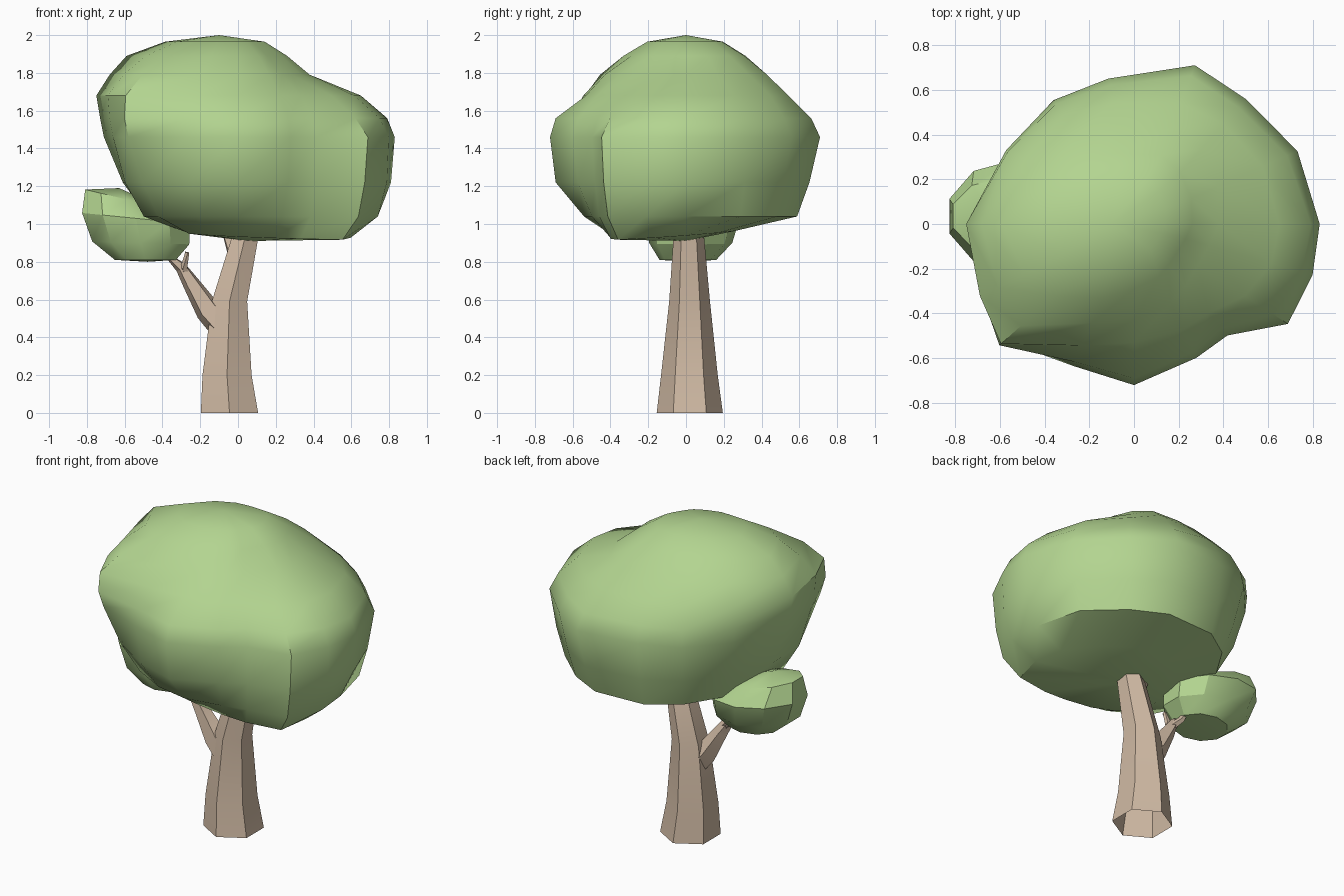
import bpy, bmesh
from math import radians, cos, sin, tau
from mathutils import Vector


def material(name, color):
    m = bpy.data.materials.new(name)
    m.diffuse_color = (*color, 1)
    return m


LEAF = material("leaf_green", (0.45, 0.66, 0.28))
BARK = material("bark_tan", (0.63, 0.49, 0.37))


def loft(name, rings, mat, bottom=None, top=None, smooth=30):
    """Skin a stack of equal-sized rings; optional end points close it."""
    bm = bmesh.new()
    vs = [[bm.verts.new(p) for p in r] for r in rings]
    n = len(vs[0])
    for a, b in zip(vs, vs[1:]):
        for i in range(n):
            j = (i + 1) % n
            bm.faces.new((a[i], a[j], b[j], b[i]))
    for ring, tip in ((vs[0][::-1], bottom), (vs[-1], top)):
        if tip:
            t = bm.verts.new(tip)
            for i in range(n):
                bm.faces.new((ring[i], ring[(i + 1) % n], t))
    me = bpy.data.meshes.new(name)
    bm.to_mesh(me)
    bm.free()
    me.materials.append(mat)
    ob = bpy.data.objects.new(name, me)
    bpy.context.collection.objects.link(ob)
    bpy.ops.object.select_all(action='DESELECT')
    ob.select_set(True)
    bpy.context.view_layer.objects.active = ob
    bpy.ops.object.shade_smooth_by_angle(angle=radians(smooth))
    return ob


def ellipse(c, rx, ry, n, turn=0.0, slope=0.0):
    """Ring around c; slope tips it up or down along x."""
    pts = []
    for i in range(n):
        t = tau * (i + turn) / n
        dx, dy = rx * cos(t), ry * sin(t)
        pts.append(Vector((c[0] + dx, c[1] + dy, c[2] + slope * dx)))
    return pts


def limb(name, path, radii, n=5):
    """Tapered branch following a path, rings square to it."""
    pts = [Vector(p) for p in path]
    rings = []
    for i, p in enumerate(pts):
        d = pts[min(i + 1, len(pts) - 1)] - pts[max(i - 1, 0)]
        q = d.to_track_quat('Z', 'Y')
        rings.append([p + q @ v for v in ellipse((0, 0, 0), radii[i], radii[i], n, 0.5)])
    loft(name, rings, BARK, pts[0], pts[-1], 15)


# Trunk: open hexagonal tube leaning into the canopy
trunk = [(-0.045, 0.02, 0, 0.175), (-0.058, 0.018, 0.2, 0.15), (-0.045, 0.019, 0.59, 0.108),
         (0.035, 0.015, 0.92, 0.082), (0.07, 0.005, 1.06, 0.045)]
loft("trunk", [ellipse((x, y, z), r, r, 6, 0.5) for x, y, z, r in trunk], BARK,
     top=(0.07, 0.005, 1.06), smooth=15)

# Side branch with twigs, and the short upper fork
limb("side_branch", [(-0.06, 0.01, 0.45), (-0.16, 0.005, 0.545), (-0.25, 0, 0.69),
                     (-0.30, -0.01, 0.77), (-0.37, -0.03, 0.83)],
     [0.09, 0.07, 0.046, 0.032, 0.014])
limb("twig", [(-0.27, 0, 0.72), (-0.285, -0.03, 0.77), (-0.27, -0.05, 0.85)], [0.025, 0.02, 0.012])
limb("back_twig", [(-0.28, 0, 0.74), (-0.33, 0.03, 0.79), (-0.36, 0.05, 0.86)], [0.025, 0.02, 0.012])
limb("upper_fork", [(0.0, 0.01, 0.78), (-0.03, 0.01, 0.87), (-0.07, 0.02, 0.99)], [0.05, 0.035, 0.025])

# Main canopy: lumpy rings, radius per compass direction at each height
angles = [0, 24, 48, 69, 100, 123, 150, 180, 205, 222, 247, 270, 295, 310, 327, 344]
levels = [
    (0.955, [.55, .42, .35, .30, .27, .25, .22, .25, .30, .35, .36, .38, .44, .52, .66, .62]),
    (1.04, [.72, .71, .65, .63, .58, .53, .48, .48, .55, .57, .54, .54, .55, .60, .76, .77]),
    (1.22, [.81, .76, .70, .70, .63, .60, .58, .61, .66, .68, .66, .69, .63, .63, .80, .82]),
    (1.46, [.83, .80, .75, .76, .66, .66, .65, .71, .73, .78, .69, .72, .66, .65, .82, .83]),
    (1.56, [.79, .75, .70, .71, .63, .64, .66, .73, .75, .81, .67, .69, .63, .61, .74, .78]),
    (1.68, [.65, .63, .60, .58, .55, .58, .65, .75, .76, .80, .59, .53, .52, .52, .59, .64]),
    (1.79, [.38, .41, .45, .46, .43, .47, .56, .68, .67, .68, .48, .43, .39, .36, .34, .35]),
]
crown = [.26, .28, .31, .33, .32, .36, .44, .59, .54, .48, .36, .29, .26, .24, .23, .24]


def blob_ring(z, radii, k=1.0, dx=0.0, tip=(0, 0)):
    ring = []
    for a, r in zip(angles, radii):
        x, y = dx + k * r * cos(radians(a)), k * r * sin(radians(a))
        ring.append(Vector((x, y, z + tip[0] * x + tip[1] * y)))
    return ring


rings = [blob_ring(*levels[0], tip=(-0.03, 0.06))]
rings += [blob_ring(z, r) for z, r in levels[1:]]
rings += [blob_ring(1.89, crown), blob_ring(1.965, crown, 0.62, -0.02)]
loft("main_canopy", rings, LEAF, (0.05, 0, 0.91), (-0.1, 0, 2.0), 40)

# Small leaf clump on the side branch, its top sloping down toward the trunk
clump = [(0.81, 0.01, -0.49, 0.17, 0.15, 0), (0.90, 0.025, -0.515, 0.27, 0.22, -0.03),
         (1.03, 0.035, -0.54, 0.30, 0.25, -0.10), (1.13, 0.035, -0.59, 0.23, 0.17, -0.24)]
loft("small_clump", [ellipse((x, y, z), rx, ry, 10, 0.5, s) for z, y, x, rx, ry, s in clump],
     LEAF, (-0.48, 0.01, 0.80), (-0.63, 0.04, 1.19), 30)
